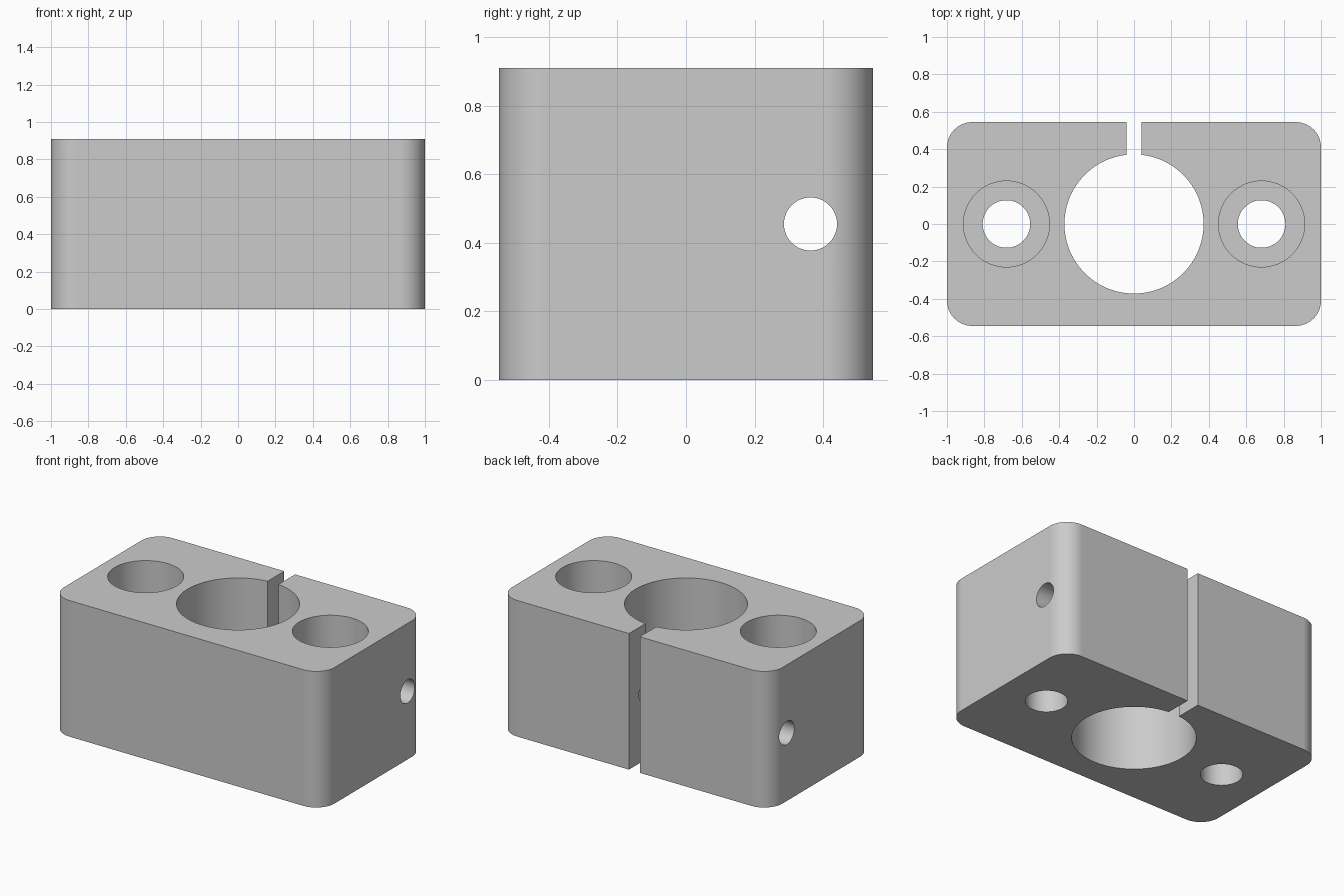
import bpy
import bmesh
import math
from mathutils import Matrix

cube = bpy.data.objects.get("Cube")
if cube:
    bpy.data.objects.remove(cube, do_unlink=True)

# Overall size of the block
WIDTH, DEPTH, HEIGHT = 2.0, 1.09, 0.909
CORNER = 0.136
BOLT_X = 0.682
COUNTERBORE_DEPTH = 0.25

grey = bpy.data.materials.new("plain_grey")
grey.use_nodes = True
colour = (0.6, 0.6, 0.6, 1)
grey.diffuse_color = colour
grey.node_tree.nodes["Principled BSDF"].inputs["Base Color"].default_value = colour


def make_object(name, bm):
    mesh = bpy.data.meshes.new(name)
    bm.to_mesh(mesh)
    bm.free()
    mesh.materials.append(grey)
    obj = bpy.data.objects.new(name, mesh)
    bpy.context.collection.objects.link(obj)
    return obj


def box(name, size, centre):
    bm = bmesh.new()
    bmesh.ops.create_cube(bm, size=1)
    bmesh.ops.scale(bm, vec=size, verts=bm.verts)
    bmesh.ops.translate(bm, vec=centre, verts=bm.verts)
    return bm if name is None else make_object(name, bm)


def cylinder(name, radius, length, centre, axis="Z", sides=64):
    bm = bmesh.new()
    turn = Matrix.Rotation(math.pi / 2, 4, "Y") if axis == "X" else Matrix()
    bmesh.ops.create_cone(bm, cap_ends=True, segments=sides, radius1=radius,
                          radius2=radius, depth=length,
                          matrix=Matrix.Translation(centre) @ turn)
    return make_object(name, bm)


# Clamp block with rounded upright corners
bm = box(None, (WIDTH, DEPTH, HEIGHT), (0, 0, HEIGHT / 2))
uprights = [e for e in bm.edges
            if abs(e.verts[0].co.z - e.verts[1].co.z) > HEIGHT / 2]
bmesh.ops.bevel(bm, geom=uprights, offset=CORNER, segments=16,
                profile=0.5, affect="EDGES")
block = make_object("clamp_block", bm)

# Shaft bore, clamping slot and clamp screw hole
mid = HEIGHT / 2
cutters = [
    cylinder("shaft_bore_cutter", 0.372, 2, (0, 0, mid), sides=96),
    box("slot_cutter", (0.08, 0.8, 2), (0, 0.6, mid)),
    cylinder("clamp_screw_cutter", 0.0775, 3, (0, 0.363, mid), "X", 48),
]

# Mounting bolt holes with counterbores from the top
for side, x in (("left", BOLT_X), ("right", -BOLT_X)):
    cutters.append(cylinder(side + "_bolt_cutter", 0.127, 2, (x, 0, mid)))
    cutters.append(cylinder(side + "_counterbore_cutter", 0.23, 1,
                            (x, 0, HEIGHT - COUNTERBORE_DEPTH + 0.5)))

bpy.ops.object.select_all(action="DESELECT")
block.select_set(True)
bpy.context.view_layer.objects.active = block
for cutter in cutters:
    mod = block.modifiers.new(cutter.name, "BOOLEAN")
    mod.operation = "DIFFERENCE"
    mod.solver = "EXACT"
    mod.object = cutter
    bpy.ops.object.modifier_apply(modifier=mod.name)
    bpy.data.objects.remove(cutter, do_unlink=True)

# Smooth round walls, crisp edges and flat faces
bpy.ops.object.shade_smooth_by_angle(angle=math.radians(30))
weighted = block.modifiers.new("flat_faces", "WEIGHTED_NORMAL")
weighted.keep_sharp = True
